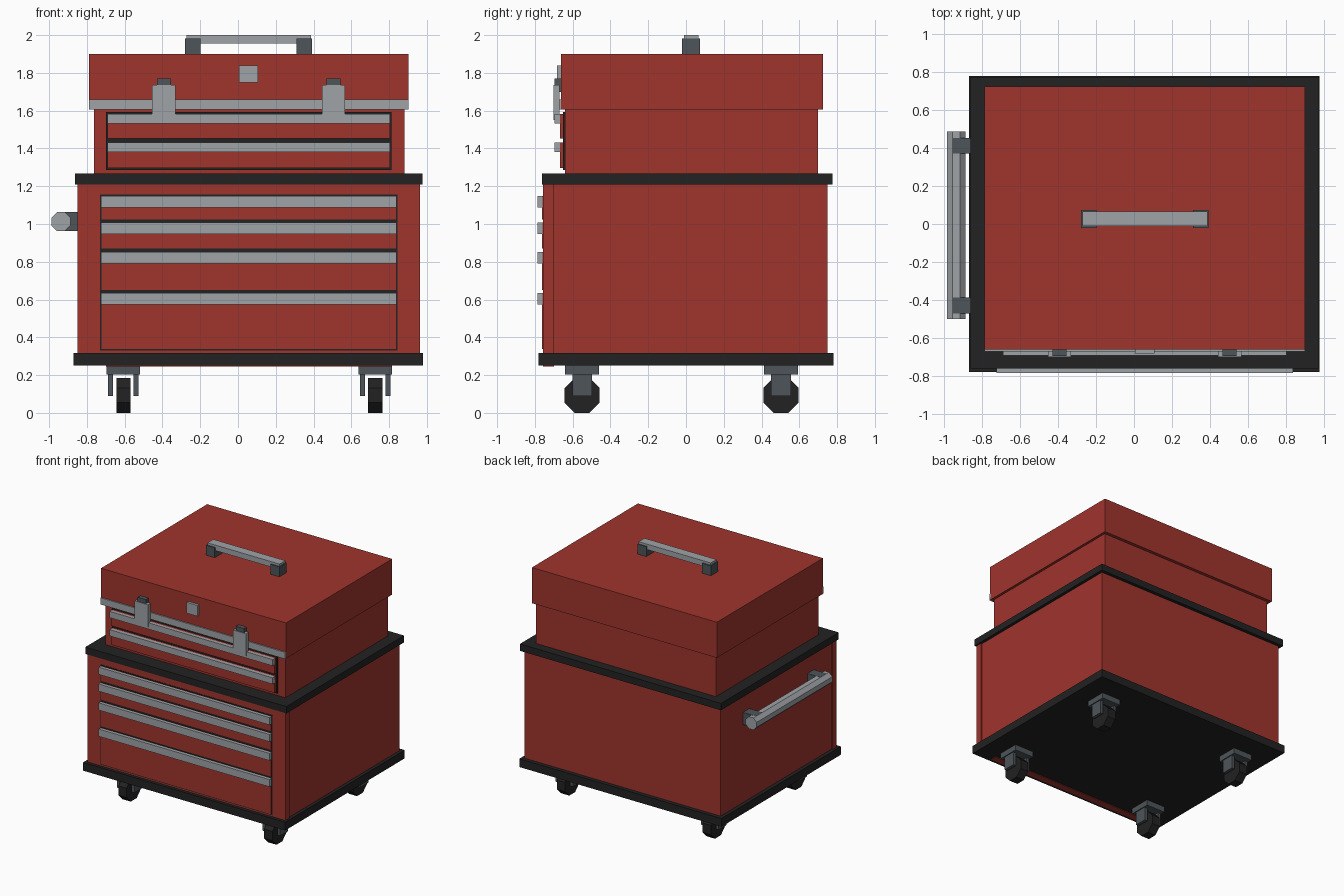
import bpy
import math
from mathutils import Matrix

cube = bpy.data.objects.get("Cube")
if cube:
    bpy.data.objects.remove(cube, do_unlink=True)


def material(name, rgb):
    m = bpy.data.materials.new(name)
    m.use_nodes = True
    m.diffuse_color = (*rgb, 1)
    m.node_tree.nodes["Principled BSDF"].inputs["Base Color"].default_value = (*rgb, 1)
    return m


RED = material("red paint", (0.35, 0.035, 0.027))
BLACK = material("black rubber", (0.016, 0.016, 0.016))
SILVER = material("brushed silver", (0.35, 0.37, 0.39))
GREY = material("dark grey steel", (0.075, 0.09, 0.10))


def box(name, mat, x, y, z):
    """Box from (min, max) pairs on each axis."""
    bpy.ops.mesh.primitive_cube_add(size=1)
    ob = bpy.context.object
    ob.name = name
    spans = (x, y, z)
    ob.data.transform(Matrix.Diagonal([b - a for a, b in spans] + [1]))
    ob.location = [(a + b) / 2 for a, b in spans]
    ob.data.materials.append(mat)
    return ob


def octagon(name, mat, axis, apothem, length, centre):
    """Eight-sided rod along x or y, with flats facing up, down and sideways."""
    bpy.ops.mesh.primitive_cylinder_add(
        vertices=8, radius=apothem / math.cos(math.pi / 8), depth=length)
    ob = bpy.context.object
    ob.name = name
    turn = Matrix.Rotation(math.pi / 2, 4, "Y" if axis == "x" else "X")
    ob.data.transform(turn @ Matrix.Rotation(math.pi / 8, 4, "Z"))
    ob.location = centre
    ob.data.materials.append(mat)
    return ob


# Lower cabinet with a slightly wider front frame
box("cabinet_body", RED, (-0.84, 0.953), (-0.71, 0.748), (0.31, 1.22))
box("cabinet_front_frame", RED, (-0.85, 0.963), (-0.756, -0.70), (0.31, 1.22))
box("cabinet_lower_lip", RED, (-0.70, 0.815), (-0.757, -0.70), (0.245, 0.30))
box("bottom_tray", BLACK, (-0.87, 0.98), (-0.782, 0.78), (0.25, 0.318))
box("top_tray", BLACK, (-0.863, 0.977), (-0.763, 0.775), (1.21, 1.267))

# Lower drawers
box("cabinet_drawer_surround", BLACK, (-0.73, 0.845), (-0.758, -0.74), (0.33, 1.157))
for i, (low, high) in enumerate([(1.025, 1.147), (0.87, 1.008), (0.65, 0.852), (0.338, 0.635)]):
    box(f"cabinet_drawer_{i + 1}", RED, (-0.722, 0.837), (-0.763, -0.74), (low, high))
    box(f"cabinet_drawer_pull_{i + 1}", SILVER, (-0.725, 0.84), (-0.787, -0.76), (high - 0.06, high))

# Upper chest and lid
box("chest_body", RED, (-0.763, 0.882), (-0.64, 0.698), (1.26, 1.62))
box("chest_lid", RED, (-0.79, 0.903), (-0.662, 0.725), (1.605, 1.90))
box("lid_trim", SILVER, (-0.79, 0.903), (-0.672, -0.655), (1.605, 1.66))
box("lid_plate", SILVER, (0.005, 0.107), (-0.683, -0.655), (1.75, 1.84))

# Upper drawers
box("chest_drawer_surround", BLACK, (-0.70, 0.813), (-0.65, -0.63), (1.287, 1.593))
for i, (low, high) in enumerate([(1.452, 1.583), (1.296, 1.432)]):
    box(f"chest_drawer_{i + 1}", RED, (-0.69, 0.804), (-0.668, -0.63), (low, high))
    box(f"chest_drawer_pull_{i + 1}", SILVER, (-0.69, 0.804), (-0.695, -0.665), (high - 0.052, high))

# Lid latches
for side, x in (("right", -0.393), ("left", 0.505)):
    box(f"latch_{side}", SILVER, (x - 0.061, x + 0.061), (-0.702, -0.67), (1.55, 1.735))
    box(f"latch_catch_{side}", GREY, (x - 0.037, x + 0.037), (-0.697, -0.655), (1.70, 1.77))

# Lid carrying handle
box("lid_handle_bar", SILVER, (-0.272, 0.387), (-0.01, 0.066), (1.955, 2.0))
for side, x in (("right", -0.24), ("left", 0.352)):
    box(f"lid_handle_mount_{side}", GREY, (x - 0.041, x + 0.041), (-0.02, 0.075), (1.89, 1.982))

# Push handle on the side
octagon("side_handle_bar", SILVER, "y", 0.05, 0.99, (-0.938, -0.007, 1.013))
for end, y in (("front", -0.43), ("back", 0.413)):
    box(f"side_handle_mount_{end}", GREY, (-0.955, -0.835), (y - 0.042, y + 0.042), (0.964, 1.064))

# Casters
for side, x in (("right", -0.607), ("left", 0.727)):
    for end, y in (("front", -0.55), ("back", 0.503)):
        tag = f"{end}_{side}"
        box(f"caster_plate_{tag}", GREY, (x - 0.088, x + 0.088), (y - 0.09, y + 0.09), (0.203, 0.252))
        for arm, dx in (("inner", -0.067), ("outer", 0.067)):
            box(f"caster_arm_{arm}_{tag}", GREY, (x + dx - 0.013, x + dx + 0.013),
                (y - 0.052, y + 0.052), (0.09, 0.21))
        octagon(f"caster_wheel_{tag}", BLACK, "x", 0.093, 0.075, (x, y, 0.093))
